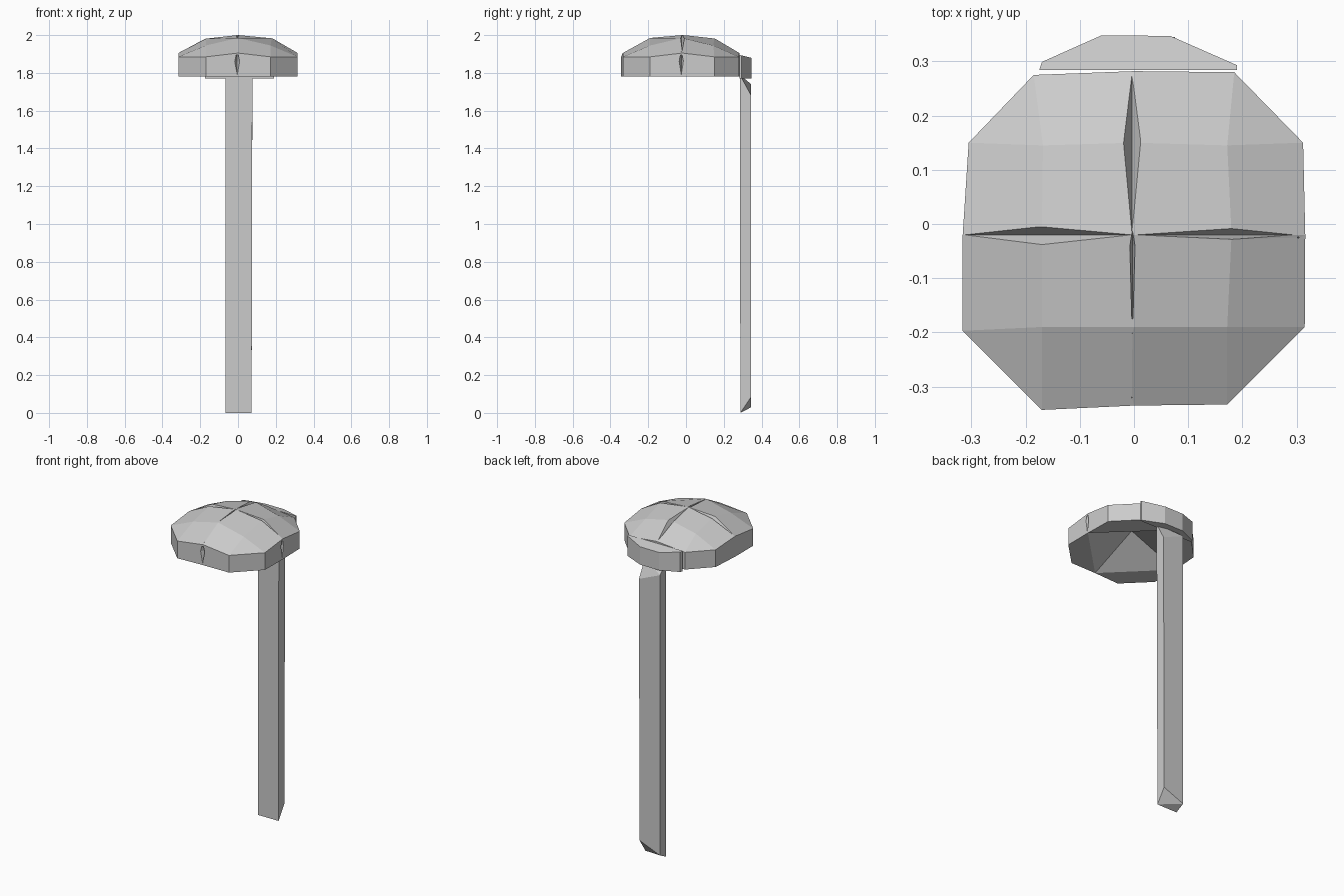
import bpy, bmesh
from mathutils import Vector

if "Cube" in bpy.data.objects:
    bpy.data.objects.remove(bpy.data.objects["Cube"])


def make(name, verts, faces):
    """Mesh object from points; an empty face list gives the convex hull."""
    bm = bmesh.new()
    vs = [bm.verts.new(v) for v in verts]
    if faces:
        for f in faces:
            bm.faces.new([vs[i] for i in f])
    else:
        hull = bmesh.ops.convex_hull(bm, input=vs)
        junk = [v for v in hull["geom_interior"] if isinstance(v, bmesh.types.BMVert)]
        bmesh.ops.delete(bm, geom=junk, context='VERTS')
    bmesh.ops.recalc_face_normals(bm, faces=bm.faces)
    me = bpy.data.meshes.new(name)
    bm.to_mesh(me)
    bm.free()
    ob = bpy.data.objects.new(name, me)
    bpy.context.collection.objects.link(ob)
    return ob


# Cap: rim outline, crown ring and top centre, hollowed to a shallow pyramid below
rim = [(-.17, -.343), (0, -.335), (.172, -.333), (.315, -.19), (.316, -.02), (.312, .15),
       (.185, .28), (0, .282), (-.185, .275), (-.305, .15), (-.316, -.02), (-.316, -.197)]
crown = [(-.17, -.19, 1.945), (0, -.19, 1.985), (.172, -.19, 1.945), (.18, -.02, 1.985),
         (.172, .145, 1.945), (0, .15, 1.985), (-.168, .145, 1.945), (-.17, -.02, 1.985)]
verts = [(x, y, 1.78) for x, y in rim]
verts += [(x, y, 1.905 if i % 3 == 1 else 1.885) for i, (x, y) in enumerate(rim)]
verts += crown + [(0, -.02, 2.0), (0, -.02, 1.91)]
B, M, C, TOP, APEX = 0, 12, 24, 32, 33
faces = [(B + i, B + (i + 1) % 12, M + (i + 1) % 12, M + i) for i in range(12)]
for s in range(4):
    o, i = 3 * s, 2 * s
    nxt, prev = C + (i + 2) % 8, C + (i - 1) % 8
    faces += [(M + o, M + o + 1, C + i + 1, C + i),
              (M + o + 1, M + o + 2, nxt, C + i + 1),
              (M + o + 2, M + (o + 3) % 12, nxt),
              (C + i, C + i + 1, TOP, prev)]
    a, b, c, d = [B + (o + k) % 12 for k in (1, 2, 3, 4)]
    faces += [(a, b, c, d), (a, d, APEX)]
cap = make("cap", verts, faces)


# Tapered V grooves cut along the cross lines and into the rim
def groove(p0, pm, p1, half_width, depth):
    p0, pm, p1 = Vector(p0), Vector(pm), Vector(p1)
    w, d = Vector(half_width), Vector(depth)
    lift = d.normalized() * -.001
    pts = [p0 + lift, p1 + lift, pm + d]
    for s in (-1, 1):
        pts += [pm + w * s + lift, pm + w * s + lift * 25]
    cut = make("groove_cutter", pts, [])
    cut.hide_render = True
    cut.hide_viewport = True
    mod = cap.modifiers.new("groove", 'BOOLEAN')
    mod.operation = 'DIFFERENCE'
    mod.solver = 'EXACT'
    mod.object = cut


down = (0, 0, -.03)
groove((-.316, -.02, 1.905), (-.17, -.022, 1.985), (0, -.02, 2), (0, .019, 0), down)
groove((0, -.02, 2), (.18, -.018, 1.985), (.295, -.02, 1.917), (0, .011, 0), down)
groove((-.004, -.02, 2), (-.004, .15, 1.985), (-.004, .28, 1.906), (.018, 0, 0), down)
groove((-.003, -.21, 1.975), (-.003, -.04, 1.998), (-.003, -.01, 2), (.005, 0, 0), down)
groove((-.004, -.336, 1.785), (-.004, -.336, 1.86), (-.004, -.318, 1.915), (.014, 0, 0), (0, .025, 0))
groove((.317, -.025, 1.785), (.317, -.025, 1.86), (.30, -.025, 1.915), (0, .012, 0), (-.025, 0, 0))

# Curved block at the back of the cap
outline = [(-.175, .284), (.19, .284), (.19, .293), (.067, .347), (-.06, .348), (-.17, .299)]
n = len(outline)
make("back_block",
     [(x, y, 1.77) for x, y in outline] + [(x, y, 1.895 - (y - .284) * .25) for x, y in outline],
     [tuple(range(n)), tuple(range(n, 2 * n))] +
     [(i, (i + 1) % n, n + (i + 1) % n, n + i) for i in range(n)])

# Long hanging strip with slanted ends
make("hanging_strip",
     [(-.065, .288, 0), (.072, .288, 0), (.072, .345, .085), (-.065, .345, .03),
      (-.065, .285, 1.79), (.076, .285, 1.79), (.076, .345, 1.68), (-.065, .345, 1.74)], [])
